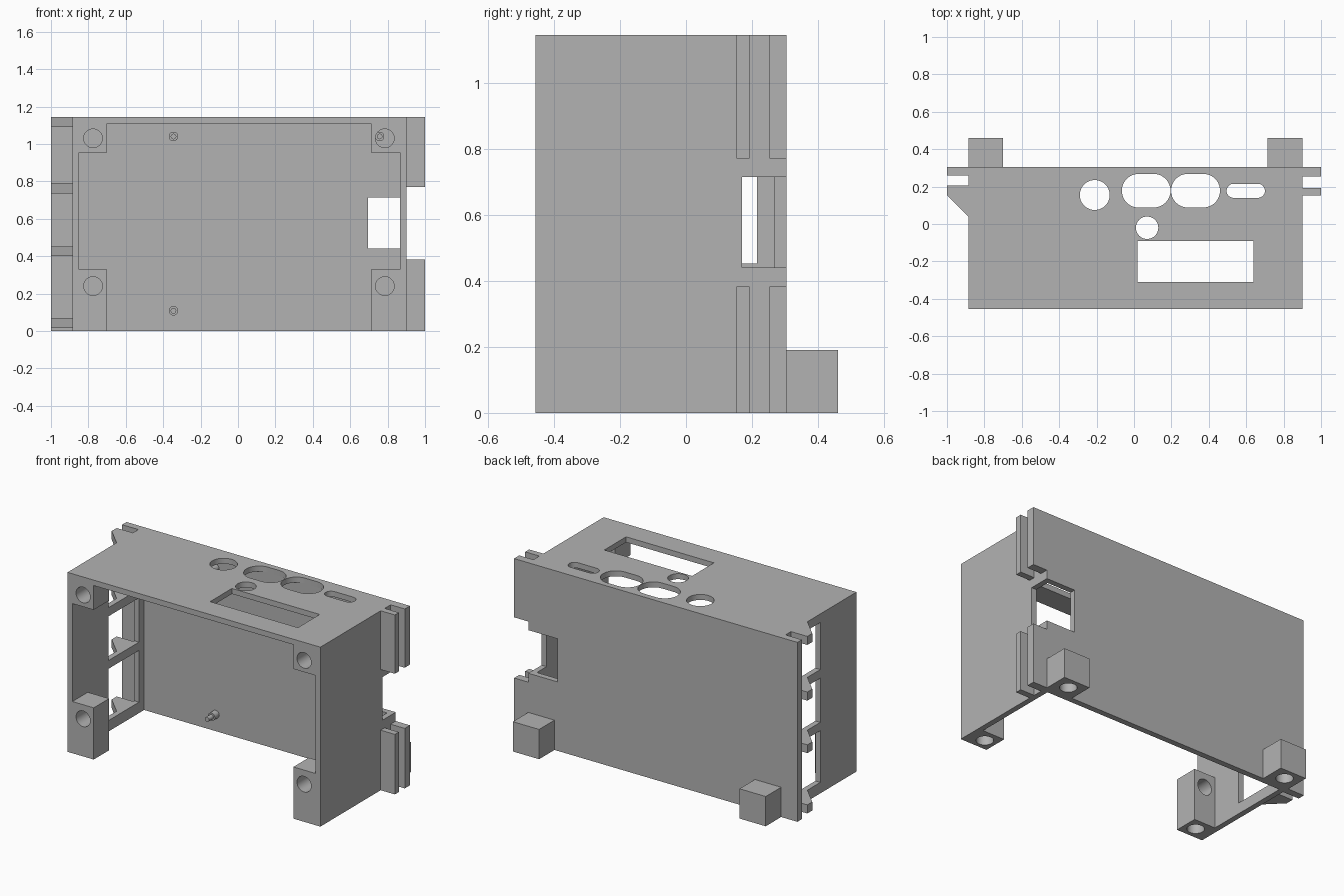
import bpy, bmesh, math
from mathutils import Matrix

if "Cube" in bpy.data.objects:
    bpy.data.objects.remove(bpy.data.objects["Cube"], do_unlink=True)

grey = bpy.data.materials.new("plain grey")
grey.use_nodes = True
grey.diffuse_color = (0.45, 0.45, 0.45, 1)
grey.node_tree.nodes["Principled BSDF"].inputs["Base Color"].default_value = (0.45, 0.45, 0.45, 1)


def finish(name, bm):
    bmesh.ops.recalc_face_normals(bm, faces=bm.faces)
    mesh = bpy.data.meshes.new(name)
    bm.to_mesh(mesh)
    bm.free()
    mesh.materials.append(grey)
    obj = bpy.data.objects.new(name, mesh)
    bpy.context.scene.collection.objects.link(obj)
    return obj


def prism(name, points, z0, z1):
    """Upright extrusion of an outline."""
    bm = bmesh.new()
    face = bm.faces.new([bm.verts.new((x, y, z0)) for x, y in points])
    top = bmesh.ops.extrude_face_region(bm, geom=[face])["geom"]
    bmesh.ops.translate(bm, vec=(0, 0, z1 - z0),
                        verts=[v for v in top if isinstance(v, bmesh.types.BMVert)])
    return finish(name, bm)


def box(name, x, y, z):
    outline = [(x[0], y[0]), (x[1], y[0]), (x[1], y[1]), (x[0], y[1])]
    return prism(name, outline, z[0], z[1])


def slot(name, x, y, z0, z1, steps=24):
    """Upright rounded slot filling the given x and y ranges."""
    r, cy = (y[1] - y[0]) / 2, (y[0] + y[1]) / 2
    points = []
    for cx, start in ((x[1] - r, -math.pi / 2), (x[0] + r, math.pi / 2)):
        for i in range(steps + 1):
            a = start + math.pi * i / steps
            points.append((cx + r * math.cos(a), cy + r * math.sin(a)))
    return prism(name, points, z0, z1)


def rod(name, centre, radius, length, along_y=False):
    bm = bmesh.new()
    turn = Matrix.Rotation(math.pi / 2, 4, 'X') if along_y else Matrix()
    bmesh.ops.create_cone(bm, cap_ends=True, segments=40, radius1=radius, radius2=radius,
                          depth=length, matrix=Matrix.Translation(centre) @ turn)
    return finish(name, bm)


def smooth(obj):
    bpy.ops.object.select_all(action='DESELECT')
    obj.select_set(True)
    bpy.context.view_layer.objects.active = obj
    bpy.ops.object.shade_smooth_by_angle(angle=math.radians(30))


def cut(obj, cutters):
    bpy.context.view_layer.objects.active = obj
    for c in cutters:
        mod = obj.modifiers.new("cut", 'BOOLEAN')
        mod.operation, mod.solver, mod.object = 'DIFFERENCE', 'EXACT', c
        bpy.ops.object.modifier_apply(modifier=mod.name)
        bpy.data.objects.remove(c, do_unlink=True)
    smooth(obj)


# Main dimensions of the open shell
L, R, FRONT, BACK, TOP = -0.885, 0.9, -0.455, 0.305, 1.145
IN_L, IN_R, IN_BACK, IN_TOP = -0.85, 0.865, 0.268, 1.11

# Top panel with control and display openings
panel = box("top_panel", (L, R), (FRONT, BACK), (IN_TOP, TOP))
lo, hi = IN_TOP - 0.02, TOP + 0.05
mid = (lo + hi) / 2
cut(panel, [
    rod("cutter", (-0.21, 0.155, mid), 0.08, hi - lo),
    rod("cutter", (0.07, -0.02, mid), 0.06, hi - lo),
    slot("cutter", (-0.065, 0.195), (0.088, 0.268), lo, hi),
    slot("cutter", (0.198, 0.46), (0.088, 0.268), lo, hi),
    slot("cutter", (0.495, 0.70), (0.14, 0.215), lo, hi),
    box("cutter", (0.02, 0.64), (-0.31, -0.09), (lo, hi)),
])

# Back and right walls share a corner notch
back = box("back_wall", (L, R), (IN_BACK, BACK), (0, IN_TOP))
right = box("left_side_wall", (IN_R, R), (FRONT, IN_BACK), (0, IN_TOP))
for wall in (back, right):
    cut(wall, [box("cutter", (0.695, 1.1), (0.17, 0.5), (0.44, 0.715))])

# Side wall with three windows between the hooks
HOOKS = [(0.015, 0.07), (0.40, 0.453), (0.735, 0.79), (1.09, TOP)]
side = box("right_side_wall", (L, IN_L), (FRONT, IN_BACK), (0, IN_TOP))
cut(side, [box("cutter", (-1.1, -0.8), (-0.09, 0.215), (a[1], b[0]))
           for a, b in zip(HOOKS, HOOKS[1:])])

# Hooks and the long flange behind them
for i, (z0, z1) in enumerate(HOOKS):
    prism(f"hook_{i + 1}", [(L, 0.04), (L, 0.205), (-1, 0.205), (-1, 0.155)], z0, z1)
box("right_flange", (-1, L), (0.26, BACK), (0, TOP))

# Paired guide rails on the other side
for level, z in (("lower", (0, 0.383)), ("upper", (0.77, TOP))):
    box(f"{level}_front_rail", (R, 1), (0.153, 0.193), z)
    box(f"{level}_back_rail", (R, 1), (0.253, BACK), z)

# Corner screw blocks and rear feet
SIDES = (("right", (IN_L, -0.70), -0.775, (L, -0.70)),
         ("left", (0.71, IN_R), 0.785, (0.715, R)))
for label, inner, hole_x, foot_x in SIDES:
    for level, z, hole_z in (("lower", (0, 0.33), 0.24), ("upper", (0.955, IN_TOP), 1.03)):
        block = box(f"{level}_{label}_screw_block", inner, (FRONT, -0.30), z)
        holes = [rod("cutter", (hole_x, -0.38, hole_z), 0.05, 0.4, True)]
        if level == "lower":
            holes.append(rod("cutter", (hole_x, -0.38, 0.05), 0.05, 0.22))
        cut(block, holes)
    foot = box(f"{label}_rear_foot", foot_x, (BACK, 0.46), (0, 0.19))
    cut(foot, [rod("cutter", (sum(foot_x) / 2, 0.383, 0.05), 0.05, 0.22)])

# Stepped mounting pins on the inside of the back wall
for x in (-0.345, 0.757):
    for z in (0.108, 1.04):
        smooth(rod("pin_base", (x, IN_BACK - 0.022, z), 0.025, 0.044, True))
        smooth(rod("pin_tip", (x, IN_BACK - 0.066, z), 0.015, 0.044, True))
